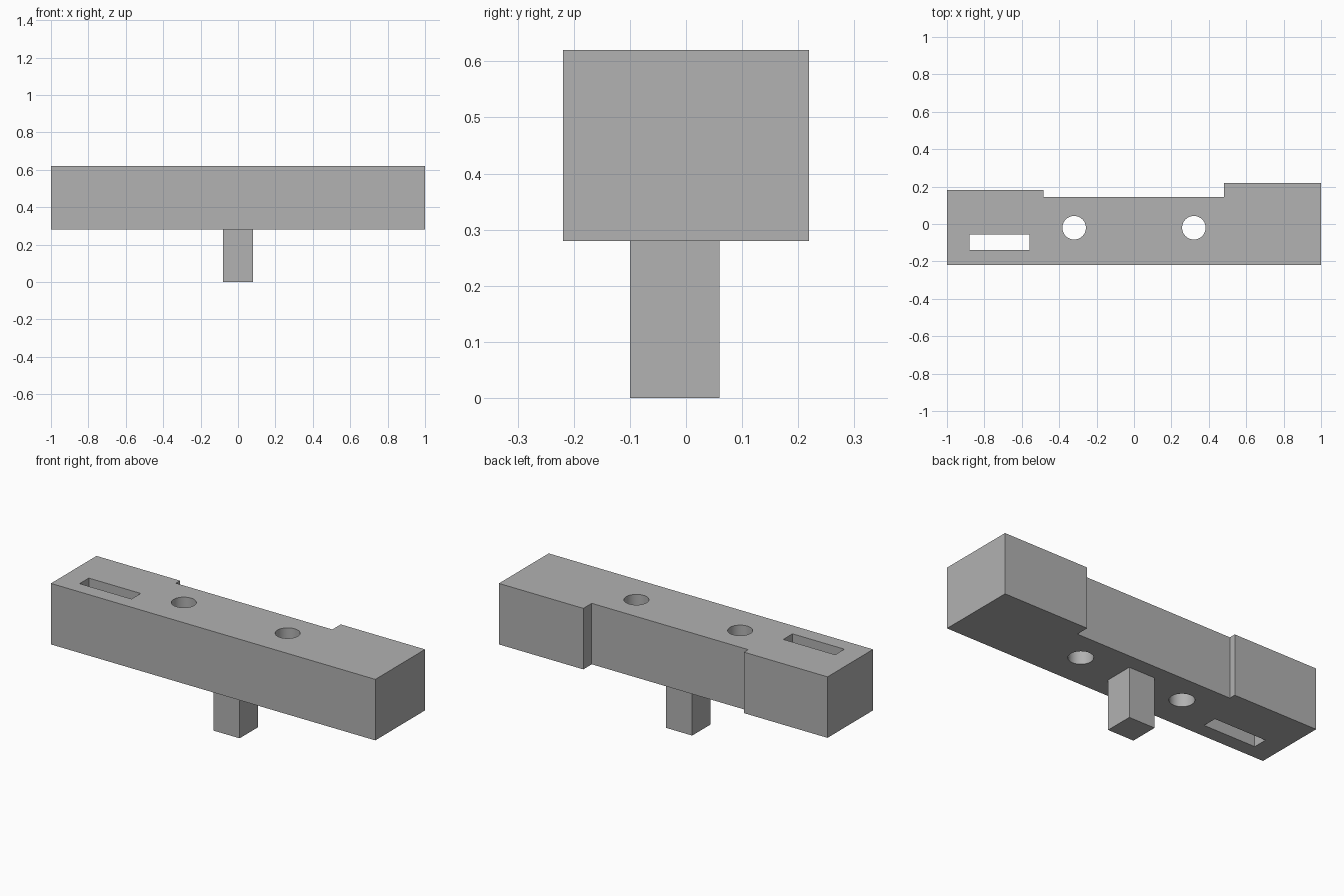
import bpy, bmesh, math

cube = bpy.data.objects.get("Cube")
if cube:
    bpy.data.objects.remove(cube, do_unlink=True)

grey = bpy.data.materials.new("plain grey")
grey.use_nodes = True
colour = (0.445, 0.445, 0.445, 1)
grey.diffuse_color = colour
grey.node_tree.nodes["Principled BSDF"].inputs["Base Color"].default_value = colour

BOTTOM, TOP = 0.28, 0.62


def prism(name, outline, z0, z1):
    """Extrude a counter-clockwise outline from z0 up to z1."""
    bm = bmesh.new()
    face = bm.faces.new([bm.verts.new((x, y, z0)) for x, y in outline])
    ext = bmesh.ops.extrude_face_region(bm, geom=[face])
    verts = [v for v in ext["geom"] if isinstance(v, bmesh.types.BMVert)]
    bmesh.ops.translate(bm, verts=verts, vec=(0, 0, z1 - z0))
    bmesh.ops.recalc_face_normals(bm, faces=bm.faces)
    mesh = bpy.data.meshes.new(name)
    bm.to_mesh(mesh)
    bm.free()
    mesh.materials.append(grey)
    obj = bpy.data.objects.new(name, mesh)
    bpy.context.collection.objects.link(obj)
    return obj


def rectangle(x0, x1, y0, y1):
    return [(x0, y0), (x1, y0), (x1, y1), (x0, y1)]


def circle(cx, cy, r, sides=48):
    steps = [2 * math.pi * i / sides for i in range(sides)]
    return [(cx + r * math.cos(a), cy + r * math.sin(a)) for a in steps]


# Main bar, with a recessed middle at the back
bar = prism("bar", [(-1, -0.219), (1, -0.219), (1, 0.219), (0.48, 0.219),
                    (0.48, 0.145), (-0.485, 0.145), (-0.485, 0.182),
                    (-1, 0.182)], BOTTOM, TOP)

# Through slot and two round through holes
cutters = [prism("slot_cutter", rectangle(-0.88, -0.56, -0.138, -0.057),
                 BOTTOM - 0.1, TOP + 0.1)]
for side, x in (("right", -0.32), ("left", 0.32)):
    cutters.append(prism(side + "_hole_cutter", circle(x, -0.02, 0.063),
                         BOTTOM - 0.1, TOP + 0.1))
for cutter in cutters:
    cutter.hide_render = True
    cut = bar.modifiers.new(cutter.name, "BOOLEAN")
    cut.operation = "DIFFERENCE"
    cut.solver = "EXACT"
    cut.object = cutter

# Apply the cuts and discard the cutters
bpy.context.view_layer.objects.active = bar
bar.select_set(True)
for mod in list(bar.modifiers):
    bpy.ops.object.modifier_apply(modifier=mod.name)
for cutter in cutters:
    bpy.data.objects.remove(cutter, do_unlink=True)
bpy.ops.object.shade_smooth_by_angle(angle=math.radians(30))

# Square peg underneath
prism("peg", rectangle(-0.08, 0.08, -0.1, 0.06), 0, BOTTOM)
